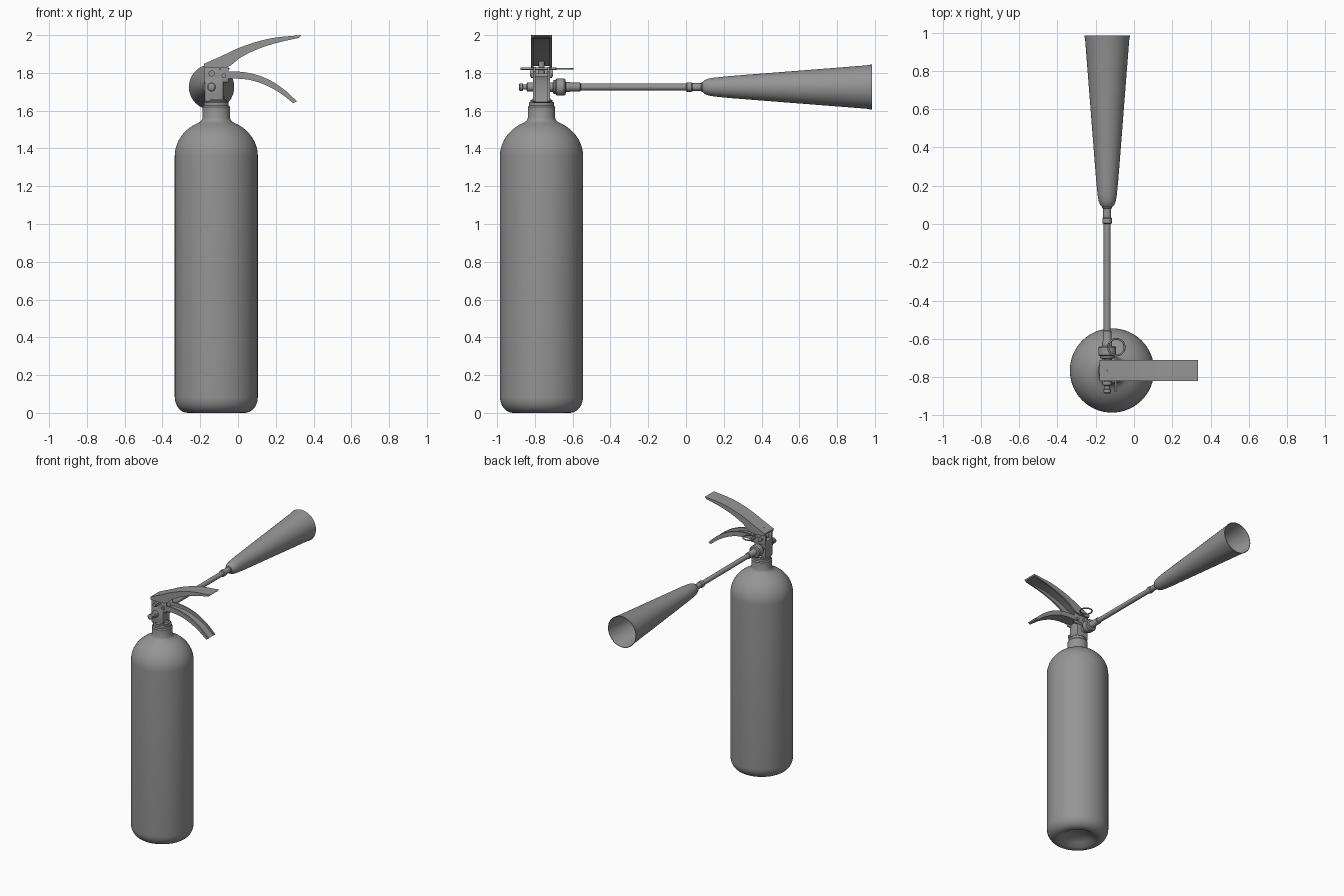
import bpy, bmesh, math
from mathutils import Vector, Matrix

if "Cube" in bpy.data.objects:
    bpy.data.objects.remove(bpy.data.objects["Cube"])

grey = bpy.data.materials.new("mid_grey")
grey.diffuse_color = (0.3, 0.3, 0.3, 1)
grey.use_nodes = True
grey.node_tree.nodes["Principled BSDF"].inputs["Base Color"].default_value = grey.diffuse_color
CX, CY = -0.115, -0.765      # cylinder axis
HX, HZ = -0.14, 1.725        # hose and horn axis


def finish(name, bm, angle=35):
    bmesh.ops.recalc_face_normals(bm, faces=bm.faces)
    me = bpy.data.meshes.new(name)
    bm.to_mesh(me)
    bm.free()
    ob = bpy.data.objects.new(name, me)
    bpy.context.collection.objects.link(ob)
    me.materials.append(grey)
    bpy.ops.object.select_all(action='DESELECT')
    ob.select_set(True)
    bpy.context.view_layer.objects.active = ob
    bpy.ops.object.shade_smooth_by_angle(angle=math.radians(angle))
    return ob


def lathe(name, prof, origin, axis='Z', n=48):
    """Revolve (radius, height) pairs; closed with caps where radius > 0."""
    bm = bmesh.new()
    rings = []
    for r, h in prof:
        if r == 0:
            rings.append([bm.verts.new((0, 0, h))] * n)
        else:
            rings.append([bm.verts.new((r * math.cos(2 * math.pi * i / n),
                                        r * math.sin(2 * math.pi * i / n), h)) for i in range(n)])
    for a, b in zip(rings, rings[1:]):
        for i in range(n):
            j = (i + 1) % n
            vs = list(dict.fromkeys((a[i], a[j], b[j], b[i])))
            if len(vs) > 2:
                bm.faces.new(vs)
    for ring, (r, h) in ((rings[0], prof[0]), (rings[-1], prof[-1])):
        if r > 0:
            bm.faces.new(ring)
    rot = Matrix.Rotation(-math.pi / 2, 4, 'X') if axis == 'Y' else Matrix()
    bm.transform(Matrix.Translation(origin) @ rot)
    return finish(name, bm)


def box(name, lo, hi, bevel=0.008):
    bm = bmesh.new()
    bmesh.ops.create_cube(bm, size=1)
    for v in bm.verts:
        v.co = Vector([l + (c + 0.5) * (h - l) for l, h, c in zip(lo, hi, v.co)])
    bmesh.ops.bevel(bm, geom=bm.edges[:], offset=bevel, segments=2, affect='EDGES', profile=0.5)
    return finish(name, bm)


def smooth_path(pts, k=5):
    """Catmull-Rom curve through the points."""
    p = [Vector(q) for q in pts]
    p = [2 * p[0] - p[1]] + p + [2 * p[-1] - p[-2]]
    out = []
    for a, b, c, d in zip(p, p[1:], p[2:], p[3:]):
        for i in range(k):
            t = i / k
            out.append(0.5 * (2 * b + (c - a) * t + (2 * a - 5 * b + 4 * c - d) * t * t
                              + (3 * b - a - 3 * c + d) * t ** 3))
    return out + [p[-2]]


def lever(name, web, rim, width, thick=0.012):
    """Pressed U-channel: web is the closed side, rim the open side, both (x, z)."""
    bm = bmesh.new()
    y0, y1 = CY - width / 2, CY + width / 2
    rows = []
    for w, r in zip(smooth_path(web), smooth_path(rim)):
        m = w + (r - w) * min(0.6, thick / max((r - w).length, 1e-4))
        sec = [(y0, r), (y0, w), (y1, w), (y1, r),
               (y1 - thick, r), (y1 - thick, m), (y0 + thick, m), (y0 + thick, r)]
        rows.append([bm.verts.new((q.x, y, q.y)) for y, q in sec])
    for a, b in zip(rows, rows[1:]):
        for i in range(8):
            j = (i + 1) % 8
            bm.faces.new((a[i], a[j], b[j], b[i]))
    bm.faces.new(rows[0])
    bm.faces.new(rows[-1])
    return finish(name, bm)


# Pressure cylinder with dished base, rounded shoulder and neck
R = 0.22
tank = [(0, 0.05), (0.06, 0.045), (0.10, 0.025), (0.13, 0.005), (0.15, 0.0)]
tank += [(0.15 + 0.07 * math.sin(a), 0.085 - 0.085 * math.cos(a))
         for a in [math.pi / 2 * i / 8 for i in range(1, 9)]]
tank += [(R * math.cos(a), 1.36 + 0.195 * math.sin(a)) for a in [math.radians(6.5 * i) for i in range(11)]]
tank += [(0.078, 1.548), (0.072, 1.562), (0.072, 1.62), (0.066, 1.628), (0, 1.628)]
lathe("cylinder", tank, (CX, CY, 0), n=64)

# Threaded collar and valve body
lathe("neck_collar", [(0.05, 1.62), (0.066, 1.625), (0.066, 1.643), (0.058, 1.648), (0.058, 1.655),
                      (0.048, 1.66), (0.042, 1.675)], (CX, CY, 0), n=32)
box("valve_body", (-0.178, -0.81, 1.645), (-0.078, -0.725, 1.78))
for side, y in (("front", -0.808), ("rear", -0.734)):
    box("lever_bracket_" + side, (-0.178, y, 1.75), (-0.05, y + 0.012, 1.832), 0.003)
lathe("plunger", [(0.016, 1.77), (0.016, 1.86), (0.01, 1.868)], (-0.13, CY, 0), n=20)

# Squeeze lever above, carrying handle below
lever("upper_lever",
      [(-0.18, 1.848), (-0.09, 1.888), (0, 1.93), (0.1, 1.965), (0.2, 1.987), (0.335, 2.0)],
      [(-0.175, 1.828), (-0.06, 1.83), (0.015, 1.882), (0.11, 1.928), (0.21, 1.96), (0.322, 1.985)], 0.11)
lever("lower_handle",
      [(-0.12, 1.765), (-0.03, 1.77), (0.06, 1.763), (0.14, 1.738), (0.22, 1.695), (0.292, 1.64)],
      [(-0.12, 1.80), (-0.03, 1.808), (0.065, 1.798), (0.155, 1.768), (0.24, 1.715), (0.312, 1.65)], 0.09)

# Pivot pins and front gauge plug
lathe("lever_pivot", [(0.016, -0.825), (0.016, -0.705)], (HX, 0, 1.797), 'Y', 20)
lathe("handle_pivot", [(0.012, -0.82), (0.012, -0.71)], (-0.075, 0, 1.785), 'Y', 20)
lathe("front_plug", [(0.012, -0.885), (0.02, -0.88), (0.02, -0.865), (0.014, -0.862), (0.014, -0.845),
                     (0.024, -0.84), (0.024, -0.80)], (HX, 0, HZ), 'Y', 24)

# Safety pin with pull ring
lathe("safety_pin", [(0.006, -0.875), (0.006, -0.685)], (-0.095, 0, 1.822), 'Y', 12)
bpy.ops.mesh.primitive_torus_add(major_radius=0.043, minor_radius=0.005, major_segments=32,
                                 minor_segments=8, location=(-0.092, -0.643, 1.822))
ring = bpy.context.object
ring.name = "pull_ring"
ring.data.materials.append(grey)
bpy.ops.object.shade_smooth_by_angle(angle=math.radians(60))

# Hose with end fittings
lathe("swivel_nut", [(0.025, -0.74), (0.025, -0.705), (0.038, -0.70), (0.038, -0.69), (0.046, -0.685),
                     (0.046, -0.645), (0.04, -0.638), (0.026, -0.636), (0.026, -0.615),
                     (0.023, -0.61), (0.023, -0.56), (0.018, -0.557)], (HX, 0, HZ), 'Y', 32)
lathe("discharge_pipe", [(0.018, -0.58), (0.018, 0.03)], (HX, 0, HZ), 'Y', 24)
lathe("horn_fitting", [(0.018, 0.0), (0.025, 0.004), (0.025, 0.03), (0.021, 0.035), (0.021, 0.08),
                       (0.026, 0.084), (0.026, 0.10)], (HX, 0, HZ), 'Y', 24)

# Open discharge horn as a thin shell
lathe("discharge_horn", [(0, 0.088), (0.026, 0.088), (0.036, 0.098), (0.045, 0.12), (0.05, 0.15),
                         (0.058, 0.23), (0.115, 0.96), (0.12, 0.985), (0.116, 0.985), (0.111, 0.96),
                         (0.054, 0.23), (0.045, 0.15), (0.03, 0.105), (0, 0.1)], (HX, 0, HZ), 'Y')
